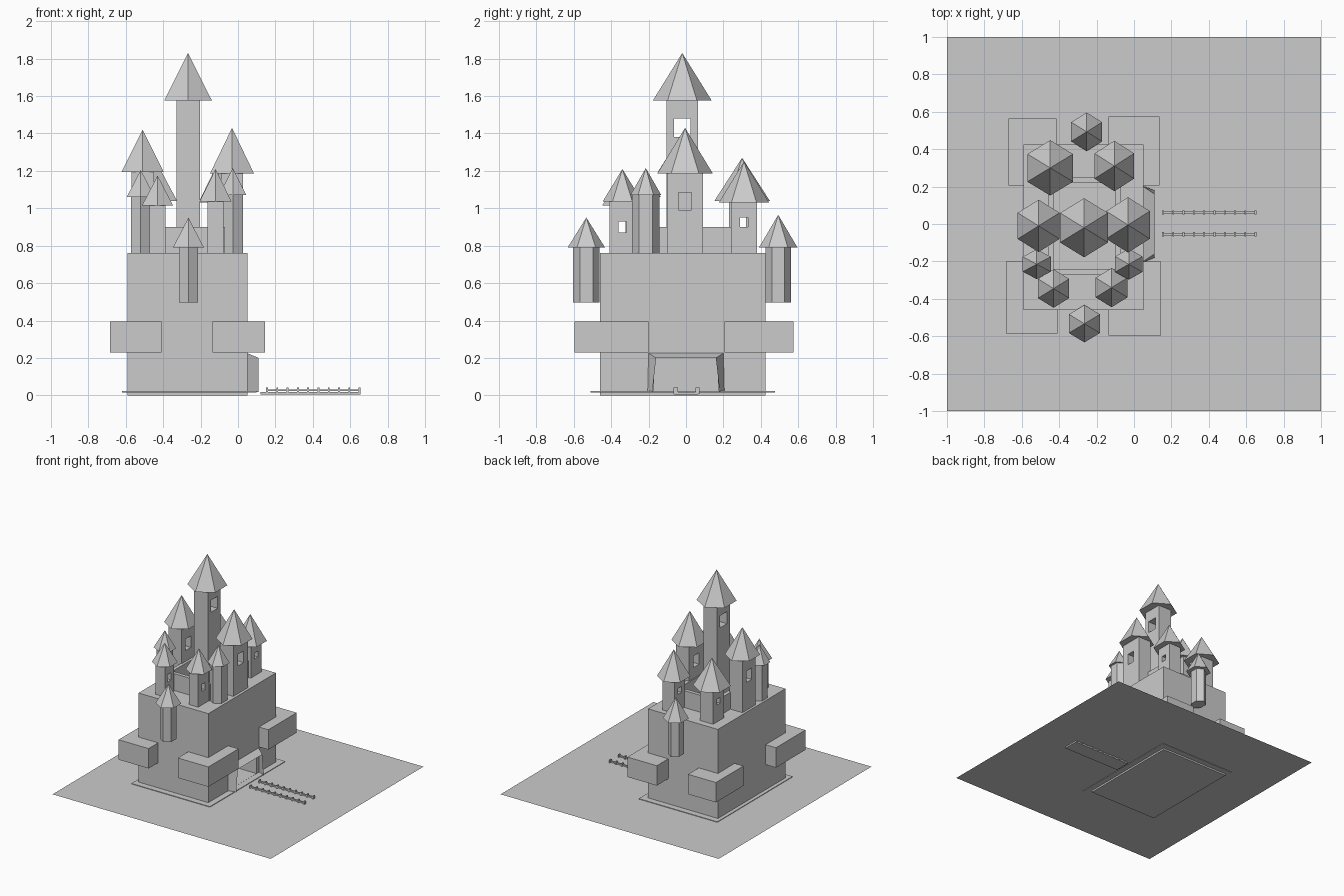
import bpy, bmesh, math
from mathutils import Matrix

cube = bpy.data.objects.get("Cube")
if cube:
    bpy.data.objects.remove(cube, do_unlink=True)

stone = bpy.data.materials.new("grey stone")
stone.use_nodes = True
GREY = (0.6, 0.6, 0.6, 1)
stone.diffuse_color = GREY
stone.node_tree.nodes["Principled BSDF"].inputs["Base Color"].default_value = GREY


def finish(bm, name):
    mesh = bpy.data.meshes.new(name)
    bm.to_mesh(mesh)
    bm.free()
    mesh.materials.append(stone)
    ob = bpy.data.objects.new(name, mesh)
    bpy.context.collection.objects.link(ob)
    return ob


def add_box(bm, x, y, z):
    """Box spanning three (low, high) ranges."""
    verts = bmesh.ops.create_cube(bm, size=1)["verts"]
    for v in verts:
        for i, (lo, hi) in enumerate((x, y, z)):
            v.co[i] = (lo + hi) / 2 + v.co[i] * (hi - lo)


def box(name, x, y, z):
    bm = bmesh.new()
    add_box(bm, x, y, z)
    return finish(bm, name)


def hexagon(name, x, y, z, rx, ry, top):
    """Six-sided prism (top=1) or pointed roof (top=0), corners on the y axis."""
    bm = bmesh.new()
    turn = Matrix.Rotation(math.pi / 2, 4, 'Z')
    bmesh.ops.create_cone(bm, cap_ends=True, segments=6, radius1=1, radius2=top, depth=1)
    # put a corner on +y whatever the starting direction
    first = max(bm.verts, key=lambda v: v.co.y)
    if abs(first.co.x) > 0.01:
        bmesh.ops.transform(bm, matrix=turn, verts=bm.verts)
    for v in bm.verts:
        v.co = (x + v.co.x * rx / 0.866, y + v.co.y * ry,
                (z[0] + z[1]) / 2 + v.co.z * (z[1] - z[0]))
    return finish(bm, name)


def cut(target, cutter):
    mod = target.modifiers.new("opening", 'BOOLEAN')
    mod.operation, mod.solver, mod.object = 'DIFFERENCE', 'EXACT', cutter
    bpy.context.view_layer.objects.active = target
    bpy.ops.object.modifier_apply(modifier=mod.name)
    bpy.data.objects.remove(cutter, do_unlink=True)


# Ground sheet and plinth plate
bm = bmesh.new()
bmesh.ops.create_grid(bm, x_segments=1, y_segments=1, size=1)
for v in bm.verts:
    v.co.z = 0.017
finish(bm, "ground")
box("plinth_plate", (-0.62, 0.10), (-0.51, 0.475), (0.014, 0.022))

# Main keep with a gate passage
keep = box("keep", (-0.59, 0.05), (-0.46, 0.425), (0, 0.76))
cut(keep, box("passage_cutter", (-0.5, 0.2), (-0.17, 0.17), (0.023, 0.2)))

# Tapered gate surround
bm = bmesh.new()
outline = []
for x, low, high, z in ((0.05, 0.205, 0.2, 0.225), (0.11, 0.18, 0.16, 0.2)):
    outline.append([bm.verts.new(p) for p in
                    ((x, -low, 0.018), (x, -high, z), (x, high, z), (x, low, 0.018))])
for i in range(3):
    bm.faces.new((outline[0][i], outline[0][i + 1], outline[1][i + 1], outline[1][i]))
bmesh.ops.recalc_face_normals(bm, faces=bm.faces)
if max(bm.faces, key=lambda f: f.calc_center_median().z).normal.z < 0:
    bmesh.ops.reverse_faces(bm, faces=bm.faces)
finish(bm, "gate_surround")

# Corner bastions
for name, x, y in (
        ("front_right_bastion", (-0.685, -0.41), (-0.585, -0.2)),
        ("front_left_bastion", (-0.135, 0.145), (-0.595, -0.2)),
        ("back_right_bastion", (-0.67, -0.415), (0.205, 0.565)),
        ("back_left_bastion", (-0.135, 0.135), (0.205, 0.575))):
    box(name, x, y, (0.23, 0.395))

# Courtyard walls on top of the keep
for name, x, y in (
        ("front_court_wall", (-0.43, -0.1), (-0.27, -0.24)),
        ("back_court_wall", (-0.43, -0.1), (0.22, 0.25)),
        ("right_court_wall", (-0.46, -0.43), (-0.27, 0.25)),
        ("left_court_wall", (-0.1, -0.07), (-0.27, 0.25))):
    box(name, x, y, (0.76, 0.9))

# Square towers: centre, half sizes, eaves, apex, roof radii, window half width and heights
for name, x, y, hx, hy, eave, apex, rx, ry, win, sill, head in (
        ("great_tower", -0.267, -0.02, 0.063, 0.083, 1.575, 1.83, 0.128, 0.158, 0.045, 1.38, 1.48),
        ("right_tower", -0.51, -0.01, 0.06, 0.085, 1.195, 1.42, 0.112, 0.14, 0.035, 0.99, 1.085),
        ("left_tower", -0.032, -0.005, 0.06, 0.097, 1.187, 1.43, 0.117, 0.148, 0.035, 0.99, 1.085),
        ("back_right_tower", -0.448, 0.3, 0.06, 0.07, 1.04, 1.27, 0.122, 0.148, 0.022, 0.9, 0.95),
        ("back_left_tower", -0.105, 0.31, 0.055, 0.07, 1.03, 1.25, 0.106, 0.135, 0.022, 0.9, 0.95),
        ("front_right_tower", -0.43, -0.345, 0.042, 0.06, 1.015, 1.175, 0.083, 0.103, 0.022, 0.87, 0.93),
        ("front_left_tower", -0.12, -0.34, 0.042, 0.07, 1.037, 1.21, 0.085, 0.105, 0.022, 0.87, 0.93)):
    body = box(name, (x - hx, x + hx), (y - hy, y + hy), (0.755, eave))
    cut(body, box("window_cutter", (x - 0.2, x + 0.2), (y - win, y + win), (sill, head)))
    hexagon(name + "_roof", x, y, (eave, apex), rx, ry, 0)

# Slim six-sided turrets, two standing on the keep and two hung on its walls
for name, x, y, foot, eave, apex, hx, hy, rx, ry in (
        ("right_turret", -0.52, -0.215, 0.755, 1.06, 1.205, 0.052, 0.068, 0.075, 0.08),
        ("left_turret", -0.028, -0.215, 0.755, 1.07, 1.215, 0.055, 0.074, 0.073, 0.083),
        ("front_turret", -0.265, -0.533, 0.495, 0.79, 0.95, 0.05, 0.07, 0.083, 0.1),
        ("back_turret", -0.253, 0.493, 0.495, 0.79, 0.965, 0.05, 0.068, 0.083, 0.103)):
    hexagon(name, x, y, (foot, eave), hx, hy, 1)
    hexagon(name + "_roof", x, y, (eave, apex), rx, ry, 0)

# Drawbridge with a posted railing on each side
box("drawbridge", (0.12, 0.655), (-0.065, 0.065), (0.004, 0.0165))
for side, y in (("right", -0.055), ("left", 0.062)):
    bm = bmesh.new()
    add_box(bm, (0.15, 0.655), (y - 0.007, y + 0.007), (0.022, 0.032))
    for i in range(10):
        x = 0.155 + i * 0.055
        add_box(bm, (x - 0.005, x + 0.005), (y - 0.011, y + 0.011), (0.008, 0.042))
    finish(bm, side + "_railing")
